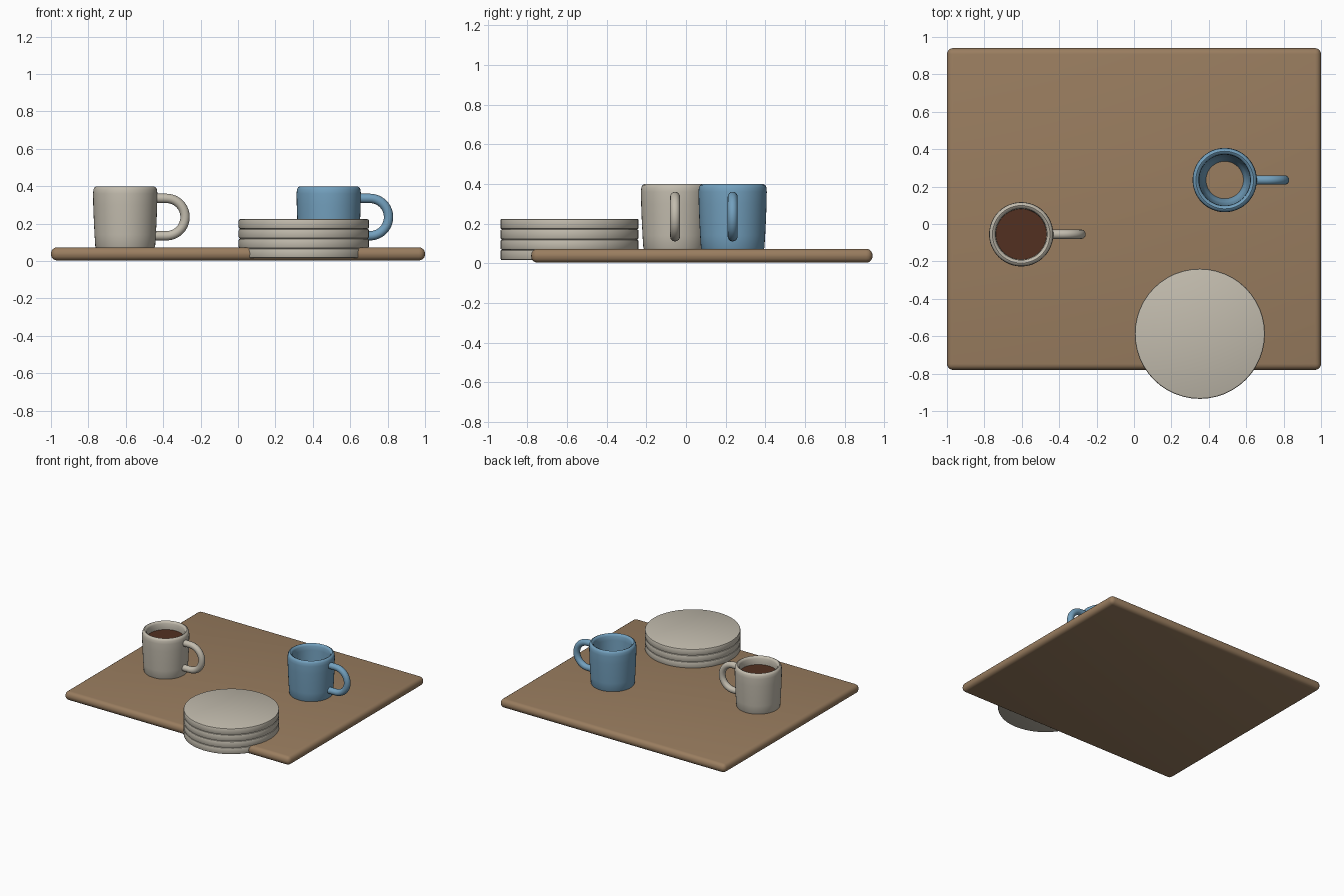
import bpy, bmesh, math
from mathutils import Vector

if "Cube" in bpy.data.objects:
    bpy.data.objects.remove(bpy.data.objects["Cube"])


def material(name, rgb):
    m = bpy.data.materials.new(name)
    m.diffuse_color = (*rgb, 1)
    m.use_nodes = True
    m.node_tree.nodes["Principled BSDF"].inputs["Base Color"].default_value = m.diffuse_color
    return m


WOOD = material("brown wood", (0.32, 0.205, 0.115))
CREAM = material("cream ceramic", (0.54, 0.50, 0.42))
BLUE = material("blue ceramic", (0.17, 0.35, 0.51))
COFFEE = material("dark coffee", (0.085, 0.03, 0.015))


def finish(bm, name, mat, loc, angle=40):
    bmesh.ops.recalc_face_normals(bm, faces=bm.faces)
    me = bpy.data.meshes.new(name)
    bm.to_mesh(me)
    bm.free()
    me.materials.append(mat)
    ob = bpy.data.objects.new(name, me)
    ob.location = loc
    bpy.context.collection.objects.link(ob)
    bpy.ops.object.select_all(action='DESELECT')
    ob.select_set(True)
    bpy.context.view_layer.objects.active = ob
    bpy.ops.object.shade_smooth_by_angle(angle=math.radians(angle))
    return ob


def lathe(name, profile, mat, loc, closed=False, segs=48):
    """Spin (radius, height) points around z; open ends are capped."""
    bm = bmesh.new()
    rings = [[bm.verts.new((r * math.cos(2 * math.pi * i / segs),
                            r * math.sin(2 * math.pi * i / segs), z))
              for i in range(segs)] for r, z in profile]
    pairs = list(zip(rings, rings[1:]))
    if closed:
        pairs.append((rings[-1], rings[0]))
    for a, b in pairs:
        for i in range(segs):
            j = (i + 1) % segs
            bm.faces.new((a[i], a[j], b[j], b[i]))
    if not closed:
        bm.faces.new(rings[0])
        bm.faces.new(rings[-1])
    return finish(bm, name, mat, loc)


def tube(name, path, radius, mat, loc, sides=16):
    """Round tube along a path lying in the xz plane."""
    bm = bmesh.new()
    rings = []
    for k, p in enumerate(path):
        t = (path[min(k + 1, len(path) - 1)] - path[max(k - 1, 0)]).normalized()
        n = Vector((-t.z, 0, t.x))
        rings.append([bm.verts.new(p + radius * (math.cos(a) * n + math.sin(a) * Vector((0, 1, 0))))
                      for a in (2 * math.pi * s / sides for s in range(sides))])
    for a, b in zip(rings, rings[1:]):
        for i in range(sides):
            j = (i + 1) % sides
            bm.faces.new((a[i], a[j], b[j], b[i]))
    bm.faces.new(rings[0])
    bm.faces.new(rings[-1])
    return finish(bm, name, mat, loc)


# tray: rounded board
bm = bmesh.new()
bmesh.ops.create_cube(bm, size=1)
bmesh.ops.scale(bm, vec=(2.0, 1.72, 0.07), verts=bm.verts)
bmesh.ops.bevel(bm, geom=bm.edges[:], offset=0.032, segments=4, profile=0.5, affect='EDGES')
finish(bm, "tray", WOOD, (0, 0.08, 0.038))

# stack of four plates overhanging the front edge
R, T, B = 0.348, 0.052, 0.008
for n in range(4):
    prof = [(R - B, 0), (R - 0.3 * B, 0.3 * B), (R, B),
            (R, T - B), (R - 0.3 * B, T - 0.3 * B), (R - B, T)]
    lathe(f"plate_{n + 1}", prof, CREAM, (0.352, -0.587, 0.016 + n * T))

# mugs: open wall with rounded rim, plus loop handle
WALL = [(0.100, 0.068), (0.155, 0.068), (0.160, 0.078), (0.164, 0.14), (0.168, 0.22),
        (0.171, 0.30), (0.172, 0.36), (0.170, 0.382), (0.164, 0.394), (0.154, 0.399),
        (0.144, 0.394), (0.138, 0.382), (0.136, 0.35), (0.133, 0.25), (0.126, 0.16),
        (0.116, 0.11), (0.100, 0.08)]
LOOP = [Vector((0.15, 0, 0.335)), Vector((0.185, 0, 0.335))]
LOOP += [Vector((0.22 + 0.1 * math.cos(a), 0, 0.235 + 0.1 * math.sin(a)))
         for a in (math.pi / 2 - math.pi * i / 20 for i in range(21))]
LOOP += [Vector((0.185, 0, 0.135)), Vector((0.153, 0, 0.135))]
for label, mat, x, y in (("cream", CREAM, -0.603, -0.055), ("blue", BLUE, 0.485, 0.235)):
    lathe(f"{label}_mug_body", WALL, mat, (x, y, 0), closed=True)
    tube(f"{label}_mug_handle", LOOP, 0.025, mat, (x, y, 0))

# coffee filling the cream mug
lathe("coffee", [(0.130, 0.32), (0.136, 0.335)], COFFEE, (-0.603, -0.055, 0))
